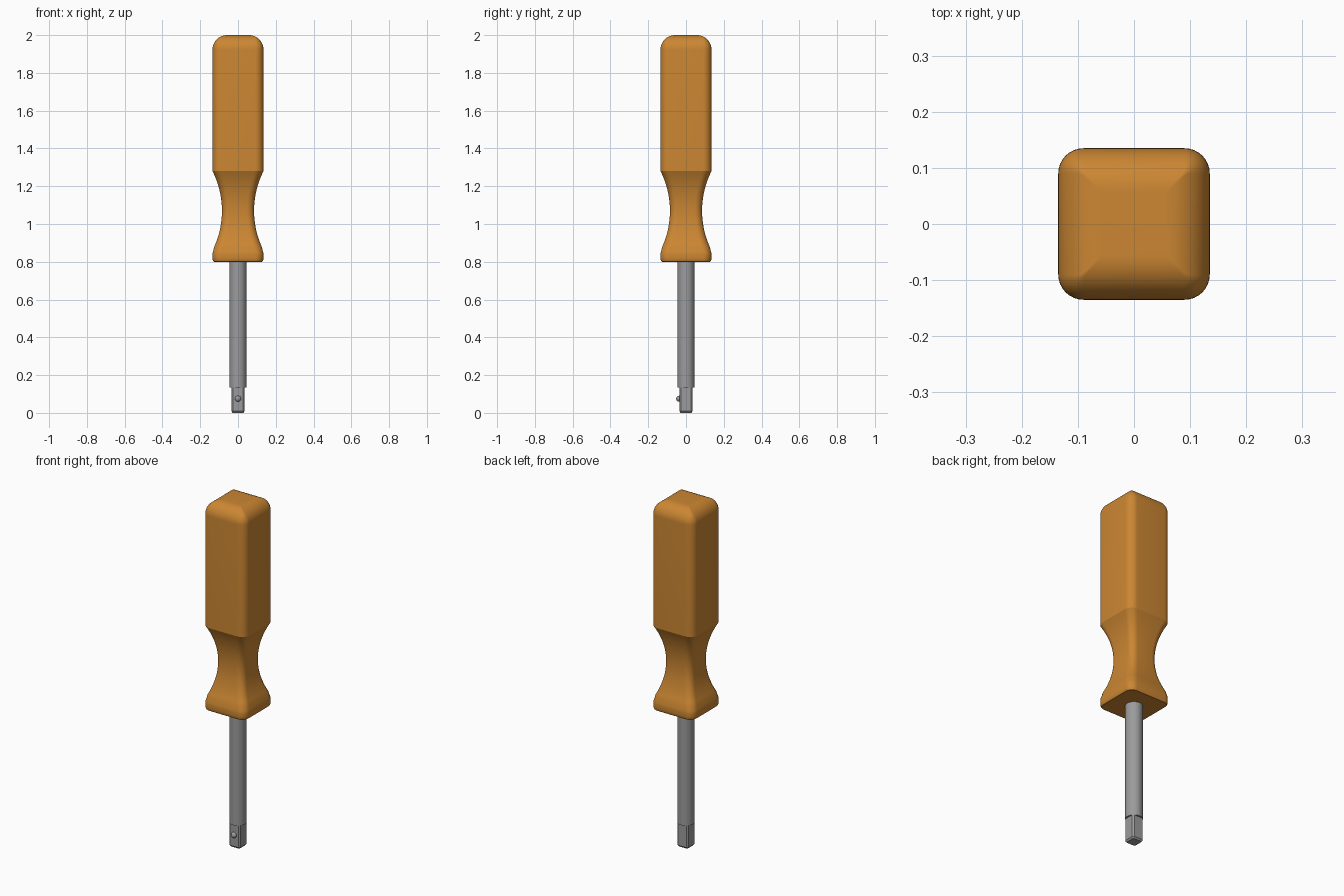
import bpy, bmesh, math

if "Cube" in bpy.data.objects:
    bpy.data.objects.remove(bpy.data.objects["Cube"])


def material(name, rgb):
    m = bpy.data.materials.new(name)
    m.diffuse_color = (*rgb, 1)
    m.use_nodes = True
    m.node_tree.nodes["Principled BSDF"].inputs["Base Color"].default_value = m.diffuse_color
    return m


ORANGE = material("amber_handle", (0.60, 0.24, 0.032))
STEEL = material("grey_steel", (0.33, 0.33, 0.33))


def ring(h, r, n=8):
    """Rounded square outline, half width h and corner radius r."""
    pts = []
    for q in range(4):
        cx = (h - r) * (1 if q in (0, 3) else -1)
        cy = (h - r) * (1 if q in (0, 1) else -1)
        for i in range(n + 1):
            a = math.pi / 2 * (q + i / n)
            pts.append((cx + r * math.cos(a), cy + r * math.sin(a)))
    return pts


def loft(name, sections, mat):
    """Skin a stack of (z, outline) sections and cap both ends."""
    bm = bmesh.new()
    loops = [[bm.verts.new((x, y, z)) for x, y in pts] for z, pts in sections]
    n = len(loops[0])
    for a, b in zip(loops, loops[1:]):
        for i in range(n):
            j = (i + 1) % n
            bm.faces.new((a[i], a[j], b[j], b[i]))
    bm.faces.new(loops[0][::-1])
    bm.faces.new(loops[-1])
    me = bpy.data.meshes.new(name)
    bm.to_mesh(me)
    bm.free()
    ob = bpy.data.objects.new(name, me)
    bpy.context.collection.objects.link(ob)
    me.materials.append(mat)
    smooth(ob)
    return ob


def smooth(ob):
    bpy.ops.object.select_all(action='DESELECT')
    ob.select_set(True)
    bpy.context.view_layer.objects.active = ob
    bpy.ops.object.shade_smooth_by_angle(angle=math.radians(22))


# Handle: base flange, concave finger neck, straight grip, rounded top
H, R, WAIST = 0.135, 0.045, 0.085
sections = [(0.80, ring(0.127, 0.037)), (0.803, ring(0.131, 0.041)),
            (0.81, ring(0.134, 0.044)), (0.82, ring(H, R)),
            (0.84, ring(H, R)), (0.85, ring(0.1335, R))]
z0, z1, sag = 0.86, 1.28, H - WAIST
half, mid = (z1 - z0) / 2, (z0 + z1) / 2
rad = (half ** 2 + sag ** 2) / (2 * sag)
for i in range(25):
    t = i / 24 * 2 - 1
    h = WAIST + rad - math.sqrt(rad ** 2 - (t * half) ** 2)
    if i == 0:
        h = 0.1305
    sections.append((mid + t * half, ring(h, 0.038 + 0.007 * t * t)))
DOME = 0.077
for i in range(13):
    a = math.pi / 2 * i / 12
    d = DOME * (1 - math.cos(a))
    sections.append((2 - DOME + DOME * math.sin(a), ring(H - d, max(R - d, 0.003))))
loft("handle", sections, ORANGE)

# Round shaft
circle = ring(0.045, 0.045)
loft("shaft", [(0.135, circle), (0.82, circle)], STEEL)


# Square drive: a square trimmed by the shaft's circle, with a chamfered end
def drive_outline(s, r, n=6):
    a0 = math.acos(s / r)
    return [(r * math.cos(a), r * math.sin(a))
            for q in range(4) for i in range(n + 1)
            for a in [q * math.pi / 2 + a0 + (math.pi / 2 - 2 * a0) * i / n]]


loft("square_drive", [(0.0, drive_outline(0.028, 0.036)),
                      (0.009, drive_outline(0.035, 0.0445)),
                      (0.14, drive_outline(0.035, 0.0445))], STEEL)

# Spring ball on the front of the drive
bpy.ops.mesh.primitive_uv_sphere_add(segments=24, ring_count=12, radius=0.016,
                                     location=(0, -0.036, 0.075))
ball = bpy.context.object
ball.name = "detent_ball"
ball.data.materials.append(STEEL)
smooth(ball)
